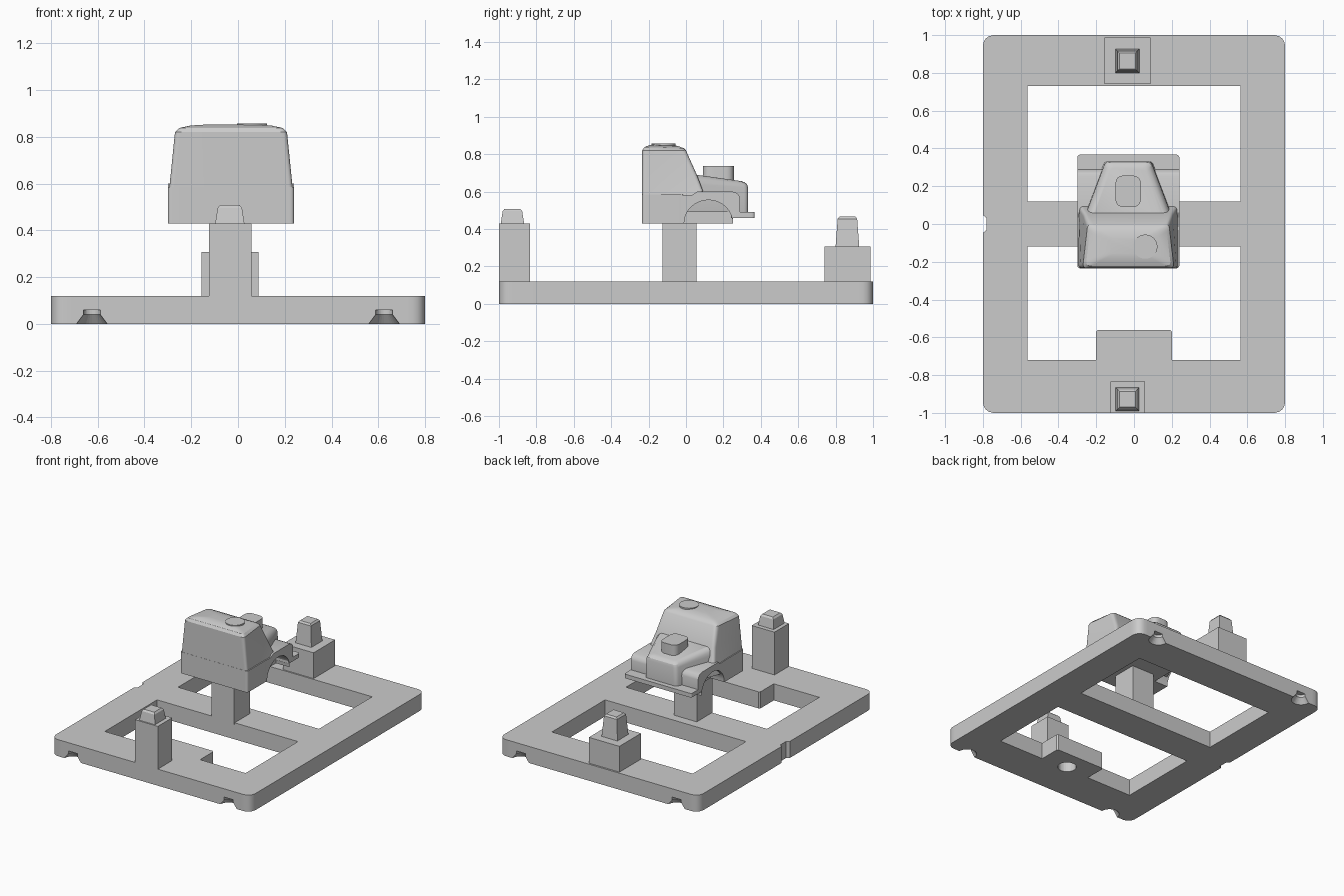
import bpy, bmesh
from math import sin, cos, pi, radians
from mathutils import Vector

if "Cube" in bpy.data.objects:
    bpy.data.objects.remove(bpy.data.objects["Cube"])

CX = -0.03  # centre line of the vehicle body


def skin(name, rings, smooth=False):
    """Join matching rings of 3D points and cap both ends."""
    bm = bmesh.new()
    loops = [[bm.verts.new(p) for p in ring] for ring in rings]
    n = len(loops[0])
    for a, b in zip(loops, loops[1:]):
        for i in range(n):
            j = (i + 1) % n
            bm.faces.new((a[i], a[j], b[j], b[i]))
    bm.faces.new(loops[0])
    bm.faces.new(loops[-1])
    bmesh.ops.recalc_face_normals(bm, faces=bm.faces[:])
    me = bpy.data.meshes.new(name)
    bm.to_mesh(me)
    bm.free()
    ob = bpy.data.objects.new(name, me)
    bpy.context.collection.objects.link(ob)
    if smooth:
        bpy.ops.object.select_all(action='DESELECT')
        ob.select_set(True)
        bpy.context.view_layer.objects.active = ob
        bpy.ops.object.shade_smooth_by_angle(angle=radians(28))
    return ob


def rounded(pts, r, n=6):
    """Round every corner of a 2D polygon."""
    pts = [Vector(p) for p in pts]
    out = []
    for i, p in enumerate(pts):
        a = p + (pts[i - 1] - p).normalized() * r
        b = p + (pts[(i + 1) % len(pts)] - p).normalized() * r
        w = 0.17  # pulls the curve close to a circular arc
        for k in range(n + 1):
            t = k / n
            m = p * (1 + w) - (a + b) * (w / 2)
            out.append(a * (1 - t) ** 2 + m * 2 * t * (1 - t) + b * t * t)
    return out


def prism(name, outline, z0, z1, smooth=False):
    return skin(name, [[(x, y, z) for x, y in outline] for z in (z0, z1)], smooth)


def rect(x0, x1, y0, y1):
    return [(x0, y0), (x1, y0), (x1, y1), (x0, y1)]


def side_profile(name, outline, x0, x1, smooth=False):
    return skin(name, [[(x, y, z) for y, z in outline] for x in (x0, x1)], smooth)


def turned(name, x, y, profile, n=32, smooth=False):
    return skin(name, [[(x + r * cos(2 * pi * i / n), y + r * sin(2 * pi * i / n), z)
                        for i in range(n)] for r, z in profile], smooth)


def loft(name, sections):
    """Sections: z rear, z nose, half width rear, half width nose, y0, y1, radius."""
    rings = []
    for za, zb, wa, wb, y0, y1, r in sections:
        o = rounded([(-wa, y0), (wa, y0), (wb, y1), (-wb, y1)], r)
        rings.append([(CX + x, y, za + (zb - za) * (y - y0) / (y1 - y0)) for x, y in o])
    return skin(name, rings, True)


def post(name, x0, x1, y0, y1, top):
    return prism(name, rect(x0, x1, y0, y1), 0.11, top)


def peg(name, y, z, h):
    """Square tapered peg with chamfered top."""
    rings = [(0.064, z - 0.01), (0.052, z + h - 0.012), (0.042, z + h)]
    skin(name, [[(px, py, pz) for px, py in rect(CX - 0.005 - w, CX - 0.005 + w, y - w, y + w)]
                for w, pz in rings])


# Base frame
frame = prism("base_frame", rounded(rect(-0.8, 0.8, -1, 1), 0.08), 0, 0.12, True)
cutters = [
    prism("cut_rear_opening", rect(-0.565, 0.565, 0.12, 0.73), -0.1, 0.2),
    prism("cut_front_opening", [(-0.565, -0.12), (-0.565, -0.72), (-0.2, -0.72),
                                (-0.2, -0.57), (-0.19, -0.56), (0.19, -0.56), (0.2, -0.57),
                                (0.2, -0.72), (0.565, -0.72), (0.565, -0.12)], -0.1, 0.2),
    prism("cut_side_notch", [(-0.82, -0.07), (-0.8, -0.047), (-0.78, -0.032),
                             (-0.78, 0.032), (-0.8, 0.047), (-0.82, 0.07)], -0.1, 0.2),
    turned("cut_tab_hole", 0, -0.70, [(0.062, -0.05), (0.062, 0.09)]),
]
for sx in (-1, 1):
    for sy in (-1, 1):
        cutters.append(turned("cut_countersink", sx * 0.625, sy,
                              [(0.073, -0.01), (0.036, 0.04), (0.036, 0.06)]))
bpy.context.view_layer.objects.active = frame
for c in cutters:
    mod = frame.modifiers.new("cut", 'BOOLEAN')
    mod.operation = 'DIFFERENCE'
    mod.solver = 'EXACT'
    mod.object = c
    bpy.ops.object.modifier_apply(modifier=mod.name)
    bpy.data.objects.remove(c)

# Posts and pegs
post("front_post", -0.125, 0.057, -1.0, -0.835, 0.43)
peg("front_peg", -0.928, 0.43, 0.078)
post("rear_post", -0.157, 0.088, 0.74, 0.987, 0.307)
peg("rear_peg", 0.863, 0.307, 0.16)
post("centre_post", -0.125, 0.057, -0.125, 0.055, 0.44)

# Cab: lower shell, then tapered upper shell with crowned roof
loft("cab_lower", [
    (0.43, 0.43, 0.27, 0.27, -0.235, -0.015, 0.022),
    (0.585, 0.585, 0.27, 0.27, -0.235, -0.015, 0.022)])
loft("cab_upper", [
    (0.58, 0.58, 0.264, 0.262, -0.234, 0.10, 0.022),
    (0.69, 0.69, 0.254, 0.235, -0.234, 0.058, 0.025),
    (0.82, 0.82, 0.242, 0.215, -0.234, 0.0, 0.03),
    (0.838, 0.832, 0.225, 0.20, -0.222, -0.012, 0.03),
    (0.849, 0.843, 0.175, 0.155, -0.195, -0.04, 0.03),
    (0.853, 0.85, 0.10, 0.09, -0.16, -0.075, 0.02)])
turned("roof_hatch", 0.06, -0.12, [(0.064, 0.83), (0.064, 0.857)], 32, True)

# Fenders with wheel arches, and the chassis block between them
arch = [(0.12 + 0.13 * cos(pi - pi * i / 20), 0.43 + 0.125 * sin(pi - pi * i / 20))
        for i in range(21)]
fender_top = [(0.25, 0.49), (0.29, 0.49), (0.29, 0.56), (0.285, 0.577),
              (0.272, 0.592), (0.25, 0.6), (0.06, 0.6), (0.035, 0.583), (-0.03, 0.583)]
fender = [(-0.03, 0.43)] + arch + fender_top
side_profile("left_fender", fender, -0.30, -0.19, True)
side_profile("right_fender", fender, 0.13, 0.24, True)
side_profile("chassis", [(-0.03, 0.43), (0.25, 0.43)] + fender_top, -0.19, 0.13, True)

# Hood tapering to the nose, with rounded front edge
loft("hood", [
    (0.49, 0.49, 0.255, 0.125, 0.0, 0.332, 0.025),
    (0.645, 0.62, 0.245, 0.12, 0.0, 0.332, 0.025),
    (0.675, 0.638, 0.235, 0.113, 0.0, 0.327, 0.025),
    (0.69, 0.649, 0.222, 0.103, 0.0, 0.315, 0.025),
    (0.698, 0.656, 0.205, 0.09, 0.0, 0.297, 0.025)])
prism("hood_intake", rounded(rect(-0.098, 0.036, 0.09, 0.256), 0.055), 0.64, 0.738, True)

# Front bumper
prism("bumper", rounded(rect(-0.30, 0.24, 0.24, 0.367), 0.02), 0.46, 0.49, True)
